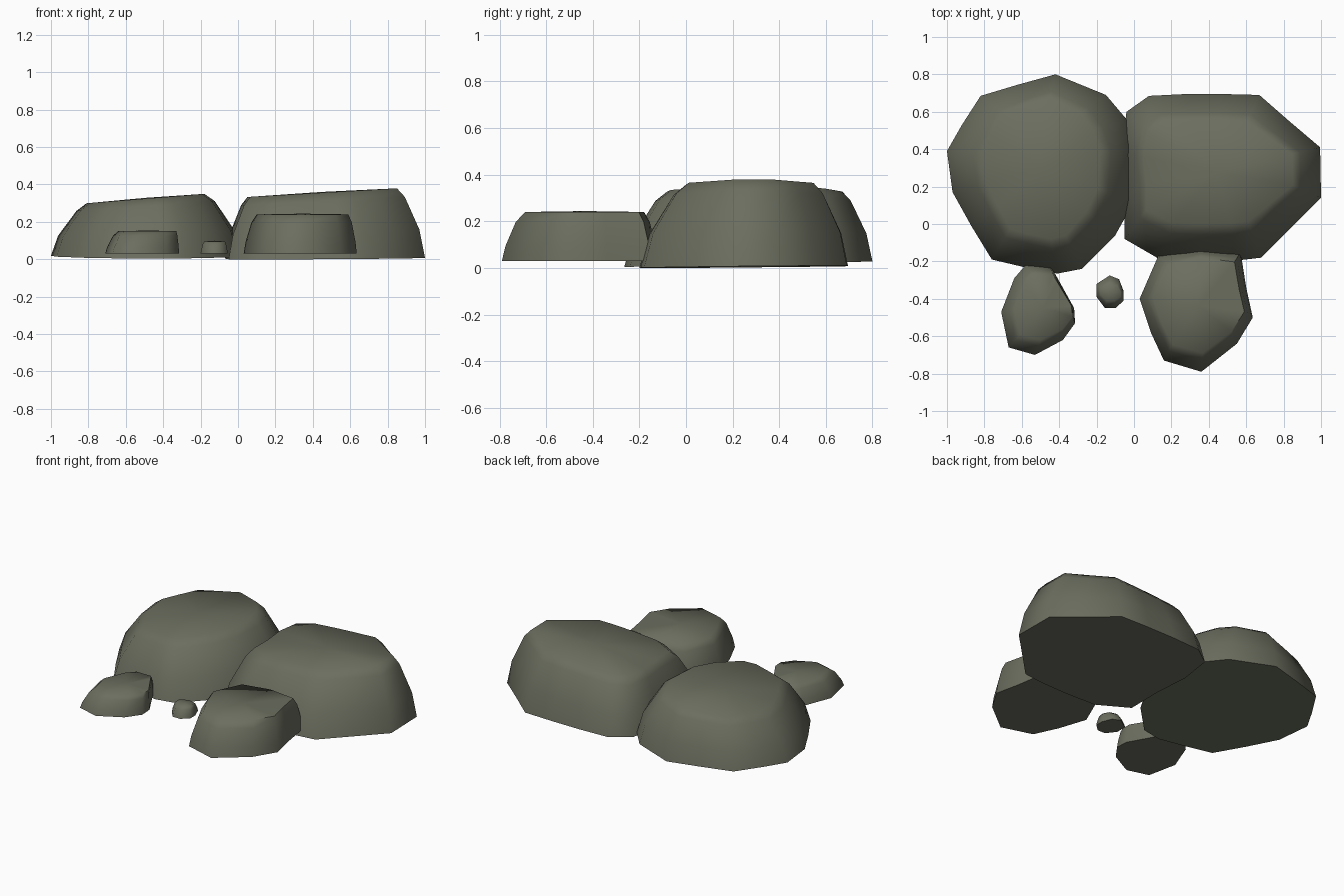
import bpy, bmesh

if "Cube" in bpy.data.objects:
    bpy.data.objects.remove(bpy.data.objects["Cube"])

stone = bpy.data.materials.new("olive grey stone")
stone.diffuse_color = (0.147, 0.155, 0.114, 1)
stone.use_nodes = True
stone.node_tree.nodes["Principled BSDF"].inputs["Base Color"].default_value = stone.diffuse_color


def rock(name, outline, top_box, base_z, top_z, profile):
    """Loft a base outline up and in towards top_box (x0, x1, y0, y1).
    base_z / top_z are planes (a, bx, by): z = a + bx*x + by*y.
    profile lists (inset, height) fractions for each ring."""
    xs, ys = [p[0] for p in outline], [p[1] for p in outline]

    def plane(c, x, y):
        return c[0] + c[1] * x + c[2] * y

    def remap(v, lo, hi, a, b):
        return a + (v - lo) / (hi - lo) * (b - a)

    bm = bmesh.new()
    rings = []
    for t, h in profile:
        ring = []
        for x, y in outline:
            tx = remap(x, min(xs), max(xs), top_box[0], top_box[1])
            ty = remap(y, min(ys), max(ys), top_box[2], top_box[3])
            px, py = x + (tx - x) * t, y + (ty - y) * t
            z0, z1 = plane(base_z, px, py), plane(top_z, px, py)
            ring.append(bm.verts.new((px, py, z0 + (z1 - z0) * h)))
        rings.append(ring)
    n = len(outline)
    for a, b in zip(rings, rings[1:]):
        for i in range(n):
            j = (i + 1) % n
            bm.faces.new((a[i], a[j], b[j], b[i]))
    # crown and flat underside
    cx, cy = (top_box[0] + top_box[1]) / 2, (top_box[2] + top_box[3]) / 2
    crown = bm.verts.new((cx, cy, plane(top_z, cx, cy) + 0.004))
    for i in range(n):
        bm.faces.new((rings[-1][i], rings[-1][(i + 1) % n], crown))
    bm.faces.new(rings[0])
    bmesh.ops.recalc_face_normals(bm, faces=bm.faces)
    me = bpy.data.meshes.new(name)
    bm.to_mesh(me)
    bm.free()
    me.materials.append(stone)
    ob = bpy.data.objects.new(name, me)
    bpy.context.collection.objects.link(ob)
    bpy.ops.object.select_all(action='DESELECT')
    ob.select_set(True)
    bpy.context.view_layer.objects.active = ob
    bpy.ops.object.shade_smooth_by_angle(angle=1.05)


BIG = [(0, 0), (0.2, 0.4), (0.72, 0.87), (1, 1)]
SMALL = [(0, 0), (0.15, 0.3), (0.6, 0.8), (1, 1)]

# two large boulders
rock("left_boulder",
     [(-1, 0.39), (-0.97, 0.17), (-0.87, -0.01), (-0.76, -0.19), (-0.59, -0.23),
      (-0.41, -0.265), (-0.28, -0.24), (-0.10, -0.06), (0.0, 0.12), (0.02, 0.4),
      (-0.04, 0.56), (-0.15, 0.69), (-0.42, 0.8), (-0.62, 0.745), (-0.82, 0.685), (-0.92, 0.53)],
     (-0.81, -0.18, -0.08, 0.67), (0.01, 0, 0.022), (0.364, 0.08, 0), BIG)
rock("right_boulder",
     [(-0.05, 0.15), (-0.05, -0.08), (0.14, -0.19), (0.35, -0.2), (0.55, -0.195), (0.68, -0.18),
      (0.84, -0.02), (1.0, 0.14), (0.995, 0.41), (0.83, 0.55), (0.67, 0.69), (0.47, 0.695),
      (0.28, 0.695), (0.08, 0.685), (-0.04, 0.6), (-0.07, 0.38)],
     (0.05, 0.85, 0.0, 0.55), (0.0, 0.005, 0.01), (0.33, 0.058, 0), BIG)

# three stones in front
rock("left_stone",
     [(-0.71, -0.47), (-0.67, -0.66), (-0.53, -0.70), (-0.38, -0.62), (-0.315, -0.53),
      (-0.32, -0.45), (-0.42, -0.27), (-0.45, -0.22), (-0.58, -0.22), (-0.64, -0.29)],
     (-0.64, -0.33, -0.62, -0.27), (0.03, 0, 0), (0.15, 0, 0), SMALL)
rock("right_stone",
     [(0.03, -0.4), (0.09, -0.58), (0.16, -0.73), (0.36, -0.79), (0.55, -0.64), (0.635, -0.5),
      (0.60, -0.34), (0.57, -0.15), (0.35, -0.12), (0.13, -0.17)],
     (0.10, 0.59, -0.69, -0.18), (0.03, 0, 0), (0.24, 0, 0), SMALL)
rock("pebble",
     [(-0.20, -0.32), (-0.20, -0.39), (-0.155, -0.45), (-0.10, -0.45), (-0.055, -0.41),
      (-0.055, -0.36), (-0.08, -0.295), (-0.13, -0.275)],
     (-0.18, -0.07, -0.41, -0.32), (0.03, 0, 0), (0.095, 0, 0), SMALL)
